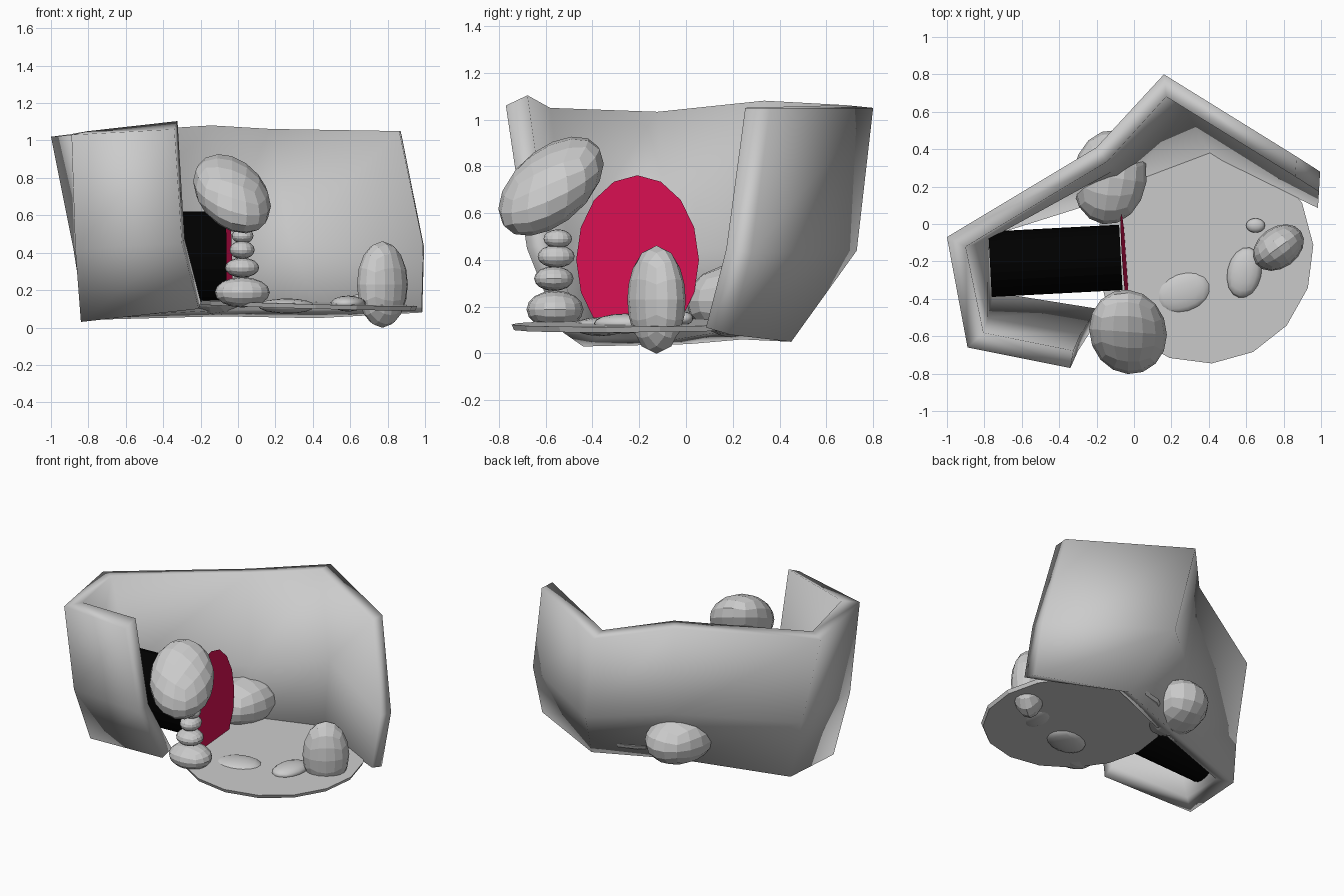
import bpy, bmesh, math
from mathutils import Vector, Matrix

if "Cube" in bpy.data.objects:
    bpy.data.objects.remove(bpy.data.objects["Cube"])


def make_object(name, bm, smooth=False, color=None):
    bmesh.ops.recalc_face_normals(bm, faces=bm.faces)
    mesh = bpy.data.meshes.new(name)
    bm.to_mesh(mesh)
    bm.free()
    for p in mesh.polygons:
        p.use_smooth = smooth
    ob = bpy.data.objects.new(name, mesh)
    bpy.context.collection.objects.link(ob)
    if color:
        mat = bpy.data.materials.new(name + "_color")
        mat.diffuse_color = color
        mat.use_nodes = True
        mat.node_tree.nodes["Principled BSDF"].inputs["Base Color"].default_value = mat.diffuse_color
        mesh.materials.append(mat)
    return ob


def stone(name, center, shape, smooth=False):
    """Rounded cube (quad sphere) reshaped by a matrix."""
    bm = bmesh.new()
    bmesh.ops.create_cube(bm, size=2)
    bmesh.ops.subdivide_edges(bm, edges=bm.edges[:], cuts=3, use_grid_fill=True)
    for v in bm.verts:
        # even out the grid spacing, then push onto the sphere
        v.co = Vector([math.tan(c * math.pi / 4) for c in v.co]).normalized() * 1.015
    bm.transform(Matrix.Translation(center) @ shape)
    return make_object(name, bm, smooth)


def spin(deg):
    return Matrix.Rotation(math.radians(deg), 4, 'Z')


def radii(x, y, z, deg=0):
    return spin(deg) @ Matrix.Diagonal((x, y, z, 1))


# Cave wall: outer columns (top, middle, bottom), thickened toward the inside
columns = [
    ((-0.34, -0.77, 1.06), (-0.30, -0.68, 0.45), (-0.21, -0.54, 0.10)),
    ((-0.89, -0.66, 1.03), (-0.87, -0.58, 0.42), (-0.84, -0.44, 0.03)),
    ((-1.00, -0.07, 1.02), (-0.88, -0.03, 0.42), (-0.82, 0.01, 0.04)),
    ((-0.20, 0.41, 1.07), (-0.15, 0.37, 0.44), (-0.10, 0.24, 0.06)),
    ((0.16, 0.80, 1.05), (0.27, 0.73, 0.44), (0.42, 0.45, 0.05)),
    ((0.87, 0.36, 1.05), (0.995, 0.28, 0.43), (0.985, 0.19, 0.08)),
]
bm = bmesh.new()
grid = [[bm.verts.new(p) for p in col] for col in columns]
for a, b in zip(grid, grid[1:]):
    for i in range(2):
        bm.faces.new((a[i], b[i], b[i + 1], a[i + 1]))
bm.normal_update()
# Inner skin from vertex normals pointing into the cave
normals = {}
for col in grid:
    for v in col:
        n = sum((f.normal for f in v.link_faces), Vector()).normalized()
        dots = [max(0.5, n.dot(f.normal)) for f in v.link_faces]
        normals[v] = n / (sum(dots) / len(dots))
sign = 1 if normals[grid[1][1]].x > 0 else -1
inner = [[bm.verts.new(v.co + normals[v] * sign * 0.095) for v in col] for col in grid]
for v in inner[-1]:
    v.co += Vector((0.042, -0.026, 0))
inner[0][0].co.z += 0.03
for a, b in zip(inner, inner[1:]):
    for i in range(2):
        bm.faces.new((a[i + 1], b[i + 1], b[i], a[i]))
# Rim joining both skins
for k in range(len(grid) - 1):
    for i in (0, 2):
        bm.faces.new((grid[k][i], grid[k + 1][i], inner[k + 1][i], inner[k][i]))
for k in (0, -1):
    for i in range(2):
        bm.faces.new((grid[k][i], grid[k][i + 1], inner[k][i + 1], inner[k][i]))
make_object("cave_wall", bm, smooth=True)

# Floor slab
bm = bmesh.new()
bmesh.ops.create_cone(bm, cap_ends=True, segments=16, radius1=0.575,
                      radius2=0.585, depth=0.024)
bm.transform(Matrix.Translation((0.375, -0.153, 0.119))
             @ Matrix.Rotation(math.radians(1.6), 4, 'Y')
             @ Matrix.Rotation(math.radians(0.6), 4, 'X')
             @ Matrix.Diagonal((1, 1.015, 1, 1)) @ spin(4))
make_object("floor_slab", bm)

# Dark tunnel
bm = bmesh.new()
bmesh.ops.create_cone(bm, cap_ends=True, segments=24, radius1=1, radius2=1, depth=0.70)
bm.transform(Matrix.Translation((-0.42, -0.197, 0.375)) @ spin(3)
             @ Matrix.Diagonal((1, 0.175, 0.245, 1))
             @ Matrix.Rotation(math.radians(90), 4, 'Y'))
make_object("tunnel", bm, color=(0.0, 0.0, 0.0, 1))

# Pink portal disc, trimmed at floor level
bm = bmesh.new()
bmesh.ops.create_circle(bm, cap_ends=True, segments=16, radius=1)
bm.transform(Matrix.Translation((-0.05, -0.207, 0.40)) @ spin(4)
             @ Matrix.Rotation(math.radians(-2), 4, 'Y')
             @ Matrix.Diagonal((1, 0.263, 0.362, 1))
             @ Matrix.Rotation(math.radians(90), 4, 'Y'))
bmesh.ops.bisect_plane(bm, geom=bm.verts[:] + bm.edges[:] + bm.faces[:],
                       plane_co=(0, 0, 0.13), plane_no=(0, 0, 1), clear_inner=True)
make_object("portal_disc", bm, color=(0.7, 0.005, 0.085, 1))

# Stacked stones at the front
stack = [
    ((0.023, -0.56, 0.188), (0.145, 0.12, 0.08)),
    ((0.022, -0.565, 0.32), (0.09, 0.083, 0.052)),
    ((0.022, -0.555, 0.415), (0.066, 0.078, 0.048)),
    ((0.025, -0.548, 0.49), (0.057, 0.06, 0.04)),
]
for i, (c, r) in enumerate(stack):
    stone(f"stack_stone_{i + 1}", c, radii(*r))

# Large leaning boulder on top of the stack
lean = Matrix(((0.205, 0, 0), (-0.015, 0.222, 0), (-0.066, 0.095, 0.175))).to_4x4()
stone("stack_boulder", (-0.032, -0.577, 0.715), lean)

# Standing and embedded boulders
stone("standing_boulder", (0.772, -0.126, 0.23), radii(0.147, 0.108, 0.228, 36))
stone("back_boulder", (-0.13, 0.25, 0.225), radii(0.195, 0.25, 0.16, -8))

# Flat stones on the floor
stone("flat_stone_large", (0.26, -0.365, 0.115), radii(0.155, 0.11, 0.04, 18), True)
stone("flat_stone_medium", (0.59, -0.26, 0.128), radii(0.09, 0.135, 0.042, -12), True)
stone("pebble", (0.65, -0.008, 0.15), radii(0.05, 0.038, 0.028), True)
